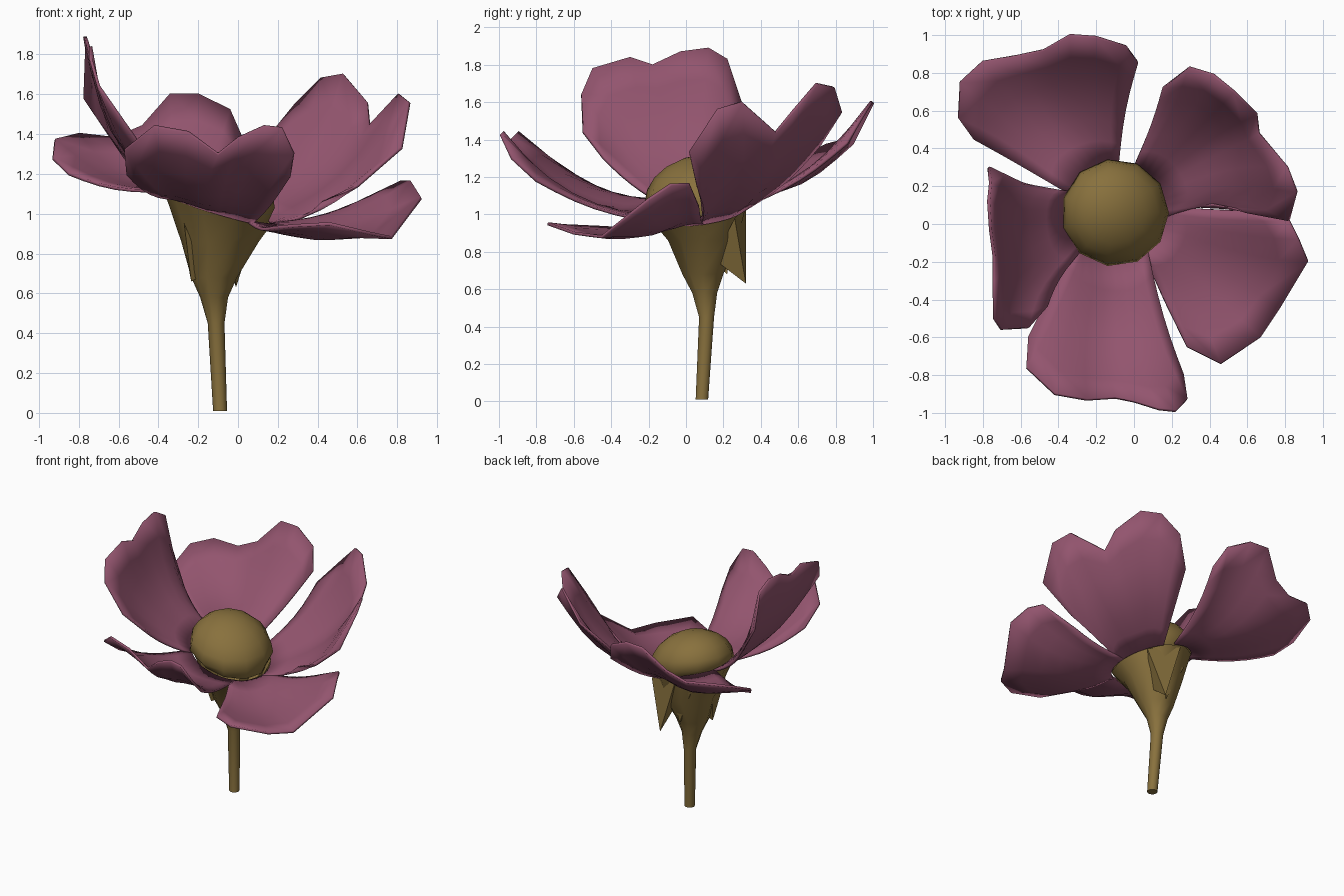
import bpy
from math import sin, cos, radians, pi
from mathutils import Vector

cube = bpy.data.objects.get("Cube")
if cube:
    bpy.data.objects.remove(cube, do_unlink=True)


def make_material(name, rgb):
    mat = bpy.data.materials.new(name)
    mat.use_nodes = True
    color = (*rgb, 1)
    mat.diffuse_color = color
    mat.node_tree.nodes["Principled BSDF"].inputs["Base Color"].default_value = color
    return mat


pink = make_material("dusty pink", (.292, .09, .157))
gold = make_material("olive gold", (.248, .165, .047))


def make_object(name, verts, faces, material, thickness=0, angle=60):
    mesh = bpy.data.meshes.new(name)
    mesh.from_pydata(verts, [], faces)
    mesh.materials.append(material)
    obj = bpy.data.objects.new(name, mesh)
    bpy.context.collection.objects.link(obj)
    if thickness:
        solid = obj.modifiers.new("thickness", 'SOLIDIFY')
        solid.thickness = thickness
        solid.offset = 0
    bpy.ops.object.select_all(action='DESELECT')
    bpy.context.view_layer.objects.active = obj
    obj.select_set(True)
    bpy.ops.object.shade_smooth_by_angle(angle=radians(angle))
    return obj


def grid_faces(rows, columns, closed=False):
    last = columns if closed else columns - 1
    return [(r * columns + c, r * columns + (c + 1) % columns,
             (r + 1) * columns + (c + 1) % columns, (r + 1) * columns + c)
            for r in range(rows - 1) for c in range(last)]


# Tilted ring where the petals join the cup
def seat_point(angle, radius=.27, tilt=.3):
    a = radians(angle)
    x, y = radius * cos(a), radius * sin(a)
    return Vector((x - .1, y + .06, 1.03 - tilt * x + .1 * y))


def smoothed(points):
    for _ in range(2):
        points = [points[0]] + [(a + b * 2 + c) / 4 for a, b, c in
                                zip(points, points[1:], points[2:])] + [points[-1]]
    return points


# Petals fan out from the ring to a lobed rim, bulging away from the centre;
# the notches of the rim fade out toward the ring
def make_petal(name, start, end, sag, rim, rows=7):
    rim = [Vector(p) for p in rim]
    soft = smoothed(rim)
    count = len(rim)
    base = [seat_point(start + (end - start) * i / (count - 1)) for i in range(count)]
    length = sum(rim, Vector()) / count - sum(base, Vector()) / count
    bulge = length.cross(base[-1] - base[0]).normalized()
    if bulge.z > 0:
        bulge.negate()
    verts = []
    for r in range(rows):
        t = r / (rows - 1)
        for i in range(count):
            middle = .35 + .65 * sin(pi * i / (count - 1))
            target = soft[i].lerp(rim[i], t ** 3)
            verts.append(base[i].lerp(target, t) + bulge * sag * middle * sin(pi * t))
    make_object(name, verts, grid_faces(rows, count), pink, .016, 80)


make_petal("front_petal", 220, 310, .11, [
    (-.56, -.6, 1.2), (-.57, -.76, 1.32), (-.42, -.9, 1.44), (-.25, -.93, 1.41),
    (-.1, -.92, 1.3), (0, -.94, 1.38), (.13, -.98, 1.44), (.22, -.99, 1.43),
    (.28, -.93, 1.3), (.26, -.8, 1.18)])
make_petal("front_left_petal", 303, 367, .06, [
    (.17, -.42, .93), (.28, -.65, .94), (.46, -.74, .95), (.67, -.6, .9),
    (.77, -.45, .88), (.92, -.2, 1.08), (.87, -.08, 1.16), (.82, .02, 1.16),
    (.57, .07, 1.04)])
make_petal("back_left_petal", 355, 428, .1, [
    (.42, .1, 1.06), (.6, .06, 1.14), (.82, .02, 1.33), (.86, .17, 1.56),
    (.81, .3, 1.6), (.66, .48, 1.44), (.65, .58, 1.56), (.53, .7, 1.7),
    (.42, .79, 1.68), (.29, .83, 1.55), (.15, .72, 1.38)])
make_petal("back_right_petal", 86, 158, .1, [
    (.02, .86, 1.38), (-.04, .94, 1.52), (-.2, .99, 1.6), (-.34, 1, 1.6),
    (-.48, .92, 1.44), (-.62, .89, 1.38), (-.8, .86, 1.4), (-.92, .75, 1.37),
    (-.93, .56, 1.28), (-.85, .45, 1.2)])
make_petal("right_petal", 155, 228, .09, [
    (-.6, .22, 1.33), (-.77, .3, 1.58), (-.76, .22, 1.83), (-.77, .12, 1.89),
    (-.76, -.03, 1.87), (-.74, -.18, 1.8), (-.74, -.3, 1.84), (-.74, -.5, 1.78),
    (-.7, -.56, 1.64), (-.56, -.55, 1.44), (-.46, -.44, 1.3)])

# Stem widening into the cup: centre x, centre y, height, radius
sides = 10
sections = [(-.09, .085, .01, .035), (-.11, .11, .45, .042), (-.12, .1, .58, .07),
            (-.12, .09, .68, .115), (-.09, .09, .86, .195)]
verts = [(x + r * cos(2 * pi * i / sides), y + r * sin(2 * pi * i / sides), z)
         for x, y, z, r in sections for i in range(sides)]
verts += [seat_point(360 * i / sides) for i in range(sides)]
faces = grid_faces(len(sections) + 1, sides, True)
faces.append(tuple(reversed(range(sides))))
make_object("stem_and_cup", verts, faces, gold)

# Domed flower centre, flatter in tilt than the ring it rises from
around, levels = 11, 5
verts = [seat_point(360 * i / around, .25) for i in range(around)]
for k in range(levels):
    lift = pi / 2 * k / levels
    for i in range(around):
        p = seat_point(360 * i / around, .285 * cos(lift), .17)
        verts.append(p + Vector((0, 0, .05 + .23 * sin(lift))))
verts.append(seat_point(0, 0) + Vector((0, 0, .28)))
faces = grid_faces(levels + 1, around, True)
top = len(verts) - 1
faces += [(top - around + i, top - around + (i + 1) % around, top) for i in range(around)]
make_object("flower_centre", verts, faces, gold)


# Pointed sepals folding away from the cup
def make_sepal(name, left, right, fold, tip):
    faces = [(0, 2, 3), (2, 1, 3), (1, 0, 3), (0, 1, 2)]
    make_object(name, [left, right, fold, tip], faces, gold, 0, 30)


make_sepal("back_sepal", (-.14, .32, 1.05), (.1, .26, .98), (-.02, .15, .76), (-.01, .32, .63))
make_sepal("small_sepal", (-.22, .26, .95), (-.06, .26, .95), (-.13, .15, .74), (-.1, .22, .68))
make_sepal("right_sepal", (-.3, .12, 1), (-.27, -.08, .95), (-.16, .05, .7), (-.235, .02, .66))
